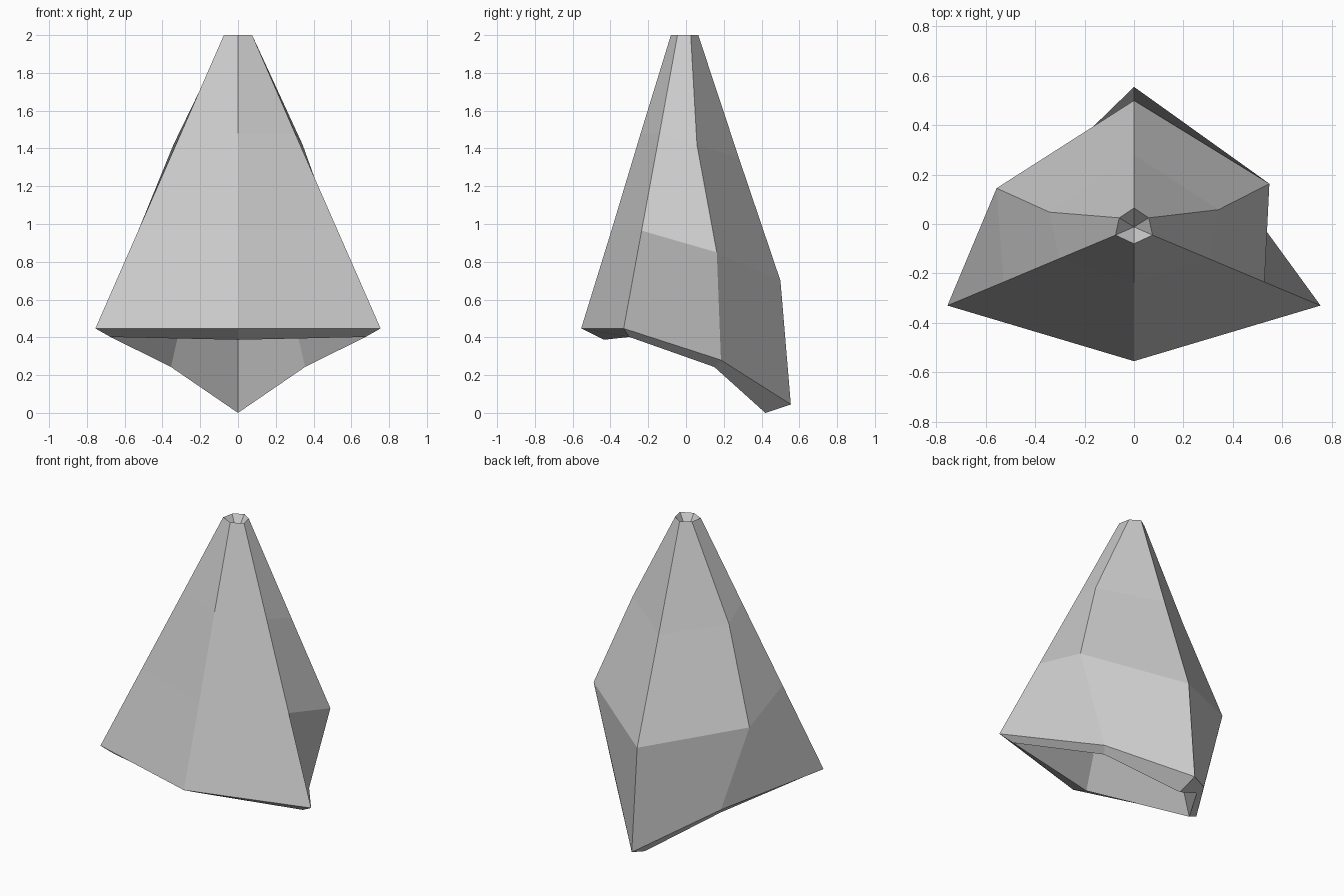
import bpy
import bmesh
from mathutils import Vector

if "Cube" in bpy.data.objects:
    bpy.data.objects.remove(bpy.data.objects["Cube"], do_unlink=True)


def mirrored(front, front_side, back_side, back):
    """Six corners, counter-clockwise from the front."""
    flip = lambda p: (-p[0], p[1], p[2])
    ring = [front, front_side, back_side, back, flip(back_side), flip(front_side)]
    return [Vector(p) for p in ring]


def grey_material():
    colour = (0.6, 0.6, 0.6, 1)
    mat = bpy.data.materials.new("plain grey")
    mat.use_nodes = True
    mat.diffuse_color = colour
    mat.node_tree.nodes["Principled BSDF"].inputs["Base Color"].default_value = colour
    return mat


def band(bm, upper, lower):
    """Quads between two rings, facing outward."""
    for i in range(6):
        j = (i + 1) % 6
        bm.faces.new((upper[i], lower[i], lower[j], upper[j]))


def hollow(bm, ring, apex, downward):
    """Triangles from a ring to a point inside the body."""
    tip = bm.verts.new(apex)
    for i in range(6):
        tri = (ring[i], ring[(i + 1) % 6], tip)
        bm.faces.new(tri[::-1] if downward else tri)


# Outer shell: straight front and back, bulging back sides
points = [
    mirrored((0, -0.08, 2), (0.075, -0.045, 2), (0.06, 0.025, 2), (0, 0.065, 2)),
    mirrored((0, -0.24, 1.48), (0.302, -0.14, 1.48), (0.342, 0.058, 1.42), (0, 0.28, 1.35)),
    mirrored((0, -0.395, 0.965), (0.528, -0.235, 0.965), (0.548, 0.163, 0.85), (0, 0.5, 0.7)),
    mirrored((0, -0.555, 0.447), (0.755, -0.33, 0.447), (0.38, 0.185, 0.28), (0, 0.555, 0.045)),
    # Inner edge of the lower rim
    mirrored((0, -0.435, 0.387), (0.675, -0.3, 0.402), (0.355, 0.15, 0.243), (0, 0.42, 0)),
]
# The right back corner sits slightly further forward
points[1][4].y -= 0.01
points[2][4] += Vector((-0.008, -0.018, -0.005))

bm = bmesh.new()
rings = [[bm.verts.new(p) for p in row] for row in points]
for upper, lower in zip(rings, rings[1:]):
    band(bm, upper, lower)

# Dimple at the top and tapering cavity underneath
hollow(bm, rings[0], (0, -0.012, 1.9), False)
hollow(bm, rings[-1], (0, -0.012, 1.8), True)

mesh = bpy.data.meshes.new("flared_skirt")
bm.to_mesh(mesh)
bm.free()
mesh.materials.append(grey_material())
skirt = bpy.data.objects.new("flared_skirt", mesh)
bpy.context.collection.objects.link(skirt)
